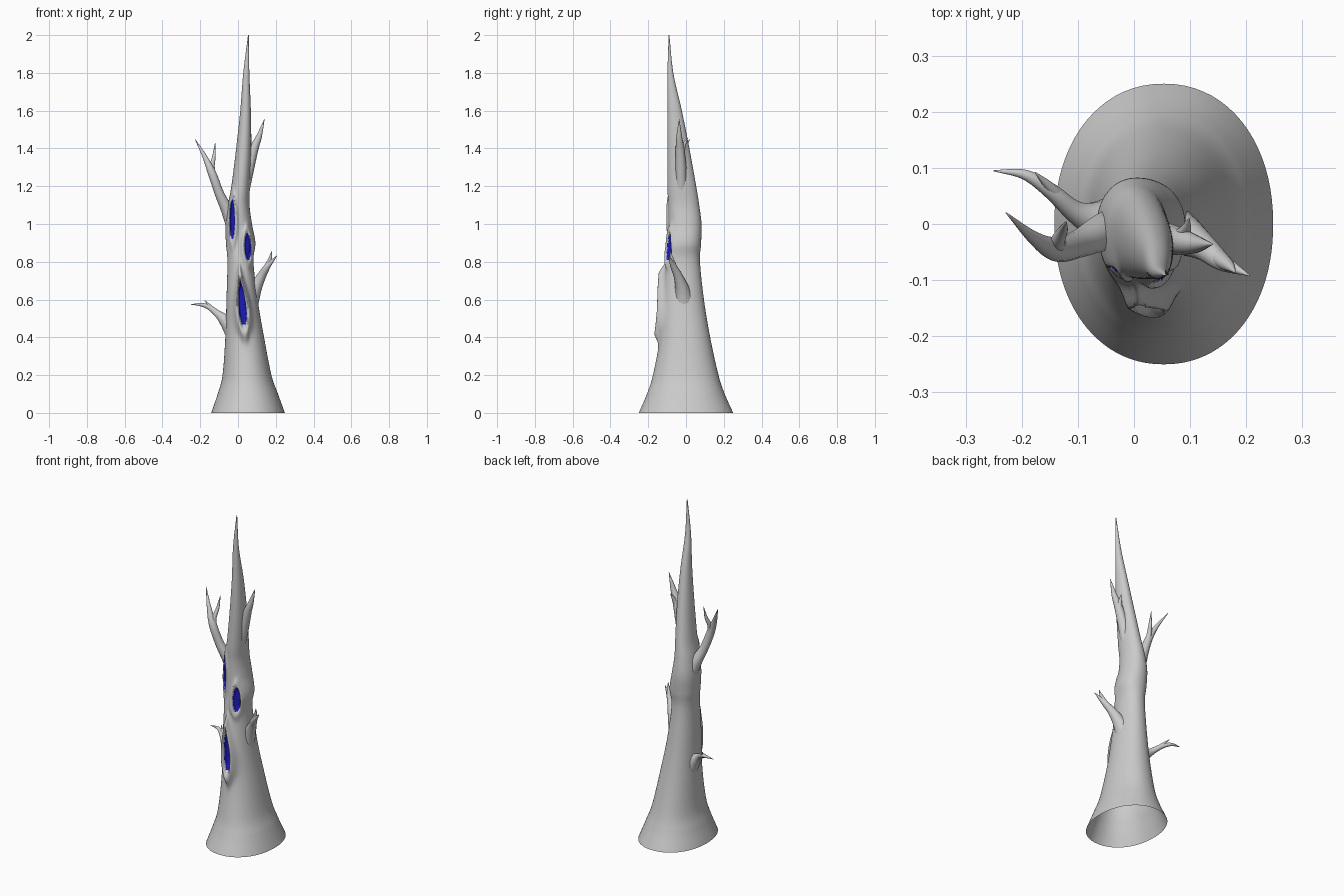
import bpy, bmesh, math
from mathutils import Vector

blue = bpy.data.materials.new("hollow_blue")
blue.diffuse_color = (0.01, 0.01, 0.45, 1)


def spline(keys, n):
    """Catmull-Rom through tuples of any length."""
    k = [Vector(p) for p in keys]
    k = [2 * k[0] - k[1]] + k + [2 * k[-1] - k[-2]]
    out = []
    for i in range(1, len(k) - 2):
        a, b, c, d = k[i - 1:i + 3]
        for j in range(n):
            t = j / n
            out.append(0.5 * (2 * b + (c - a) * t + (2 * a - 5 * b + 4 * c - d) * t * t
                              + (3 * b - a - 3 * c + d) * t ** 3))
    return out + [k[-2]]


def skin(name, rings, cap_tip=True):
    """Bridge a list of vertex rings into one smooth shell."""
    bm = bmesh.new()
    vr = [[bm.verts.new(p) for p in r] for r in rings]
    n = len(vr[0])
    for r0, r1 in zip(vr, vr[1:]):
        for i in range(n):
            j = (i + 1) % n
            bm.faces.new((r0[i], r0[j], r1[j], r1[i]))
    if cap_tip:
        bm.faces.new(vr[-1])
    bmesh.ops.recalc_face_normals(bm, faces=bm.faces)
    for f in bm.faces:
        f.smooth = True
    me = bpy.data.meshes.new(name)
    bm.to_mesh(me)
    bm.free()
    ob = bpy.data.objects.new(name, me)
    bpy.context.collection.objects.link(ob)
    return ob


# Hollows: centre x, centre z, half width, half height, lean, taper, rim height, dent
HOLLOWS = [
    (0.022, 0.58, 0.020, 0.125, -0.010, 0.35, 0.032, 0.012),
    (0.052, 0.88, 0.018, 0.075, -0.003, 0.10, 0.014, 0.008),
    (-0.030, 1.025, 0.014, 0.110, 0.000, 0.10, 0.012, 0.008),
]


def hollow_radius(h, x, z, spread=1.0):
    xc, zc, hw, hz, lean, taper = h[:6]
    v = (z - zc) / hz
    if abs(v) > 2.5:
        return 9
    u = abs(x - xc - lean * v) / (hw * (1 - taper * max(-1, min(1, v))))
    if u > 1:
        u = 1 + (u - 1) * spread
    return math.hypot(u, v)


def relief(x, z):
    d = 0
    for h in HOLLOWS:
        r = hollow_radius(h, x, z, 0.5)
        d += h[6] * math.exp(-((r - 1.25) / 0.34) ** 2)
        if r < 1:
            d -= h[7] * min(1, (1 - r) * 3)
    return d


# Trunk profile: z, left x, right x, front y, back y
PROFILE = [
    (0.00, -0.142, 0.248, -0.250, 0.250),
    (0.10, -0.108, 0.212, -0.207, 0.205),
    (0.20, -0.082, 0.177, -0.175, 0.172),
    (0.40, -0.067, 0.138, -0.138, 0.128),
    (0.60, -0.061, 0.104, -0.125, 0.095),
    (0.80, -0.056, 0.082, -0.107, 0.074),
    (0.90, -0.064, 0.092, -0.094, 0.080),
    (1.00, -0.066, 0.074, -0.092, 0.082),
    (1.10, -0.054, 0.061, -0.094, 0.070),
    (1.20, -0.035, 0.063, -0.098, 0.054),
    (1.40, -0.010, 0.070, -0.098, 0.018),
    (1.60, 0.012, 0.068, -0.098, -0.022),
    (1.80, 0.028, 0.060, -0.098, -0.067),
    (2.00, 0.053, 0.057, -0.092, -0.088),
]
SEG = 112
rings = []
for z, xl, xr, yf, yb in spline(PROFILE, 15):
    ring = []
    for i in range(SEG):
        u = 2 * math.pi * i / SEG
        a = u - 0.55 * math.sin(u)          # denser at the front
        s, c = math.sin(a), -math.cos(a)
        s, c = (math.copysign(abs(q) ** 0.94, q) for q in (s, c))
        x = (xl + xr) / 2 + (xr - xl) / 2 * s
        y = (yf + yb) / 2 + (yb - yf) / 2 * c
        if c < 0:
            y -= relief(x, z) * min(1, -c * 2)
        ring.append((x, y, z))
    rings.append(ring)
trunk = skin("trunk", rings)

# Blue floors of the hollows
trunk.data.materials.append(None)
trunk.data.materials.append(blue)
for p in trunk.data.polygons:
    x, y, z = p.center
    if y < -0.03 and any(hollow_radius(h, x, z) < 0.95 for h in HOLLOWS):
        p.material_index = 1


# Branches: paths of x, y, z, radius
def branch(name, path, sides=14):
    pts = spline(path, 7)
    rings = []
    for i, p in enumerate(pts):
        q0, q1 = pts[max(i - 1, 0)], pts[min(i + 1, len(pts) - 1)]
        rot = Vector((q1 - q0)[:3]).to_track_quat('Z', 'Y')
        rings.append([Vector(p[:3]) + rot @ Vector((math.cos(t), math.sin(t), 0)) * max(p[3], 0.001)
                      for t in (2 * math.pi * k / sides for k in range(sides))])
    skin(name, rings)


BRANCHES = {
    "upper_left_branch": [(-0.015, -0.005, 0.98, 0.045), (-0.055, -0.015, 1.07, 0.034),
                          (-0.098, -0.035, 1.16, 0.025), (-0.138, -0.045, 1.27, 0.022),
                          (-0.178, -0.025, 1.36, 0.012), (-0.228, 0.020, 1.45, 0.001)],
    "upper_left_twig": [(-0.125, -0.043, 1.23, 0.017), (-0.137, -0.035, 1.30, 0.014),
                        (-0.127, -0.012, 1.36, 0.009), (-0.121, 0.004, 1.43, 0.001)],
    "lower_left_branch": [(-0.015, 0.000, 0.44, 0.065), (-0.062, 0.005, 0.485, 0.038),
                          (-0.105, 0.022, 0.522, 0.020), (-0.150, 0.060, 0.557, 0.014),
                          (-0.195, 0.088, 0.573, 0.009), (-0.250, 0.095, 0.574, 0.001)],
    "lower_left_twig": [(-0.125, 0.040, 0.54, 0.012), (-0.150, 0.066, 0.566, 0.009),
                        (-0.176, 0.092, 0.595, 0.001)],
    "lower_right_branch": [(0.050, -0.010, 0.58, 0.060), (0.088, -0.020, 0.655, 0.038),
                           (0.125, -0.042, 0.725, 0.024), (0.158, -0.068, 0.778, 0.016),
                           (0.206, -0.092, 0.832, 0.001)],
    "lower_right_twig": [(0.130, -0.045, 0.73, 0.018), (0.158, -0.066, 0.785, 0.014),
                         (0.171, -0.076, 0.820, 0.009), (0.180, -0.086, 0.858, 0.001)],
    "upper_right_branch": [(0.030, -0.025, 1.18, 0.032), (0.058, -0.027, 1.30, 0.029),
                           (0.086, -0.032, 1.40, 0.023), (0.112, -0.036, 1.465, 0.015),
                           (0.140, -0.036, 1.555, 0.001)],
    "upper_right_twig": [(0.080, -0.028, 1.37, 0.018), (0.092, -0.010, 1.42, 0.010),
                         (0.098, 0.010, 1.455, 0.001)],
}
for name, path in BRANCHES.items():
    branch(name, path)
